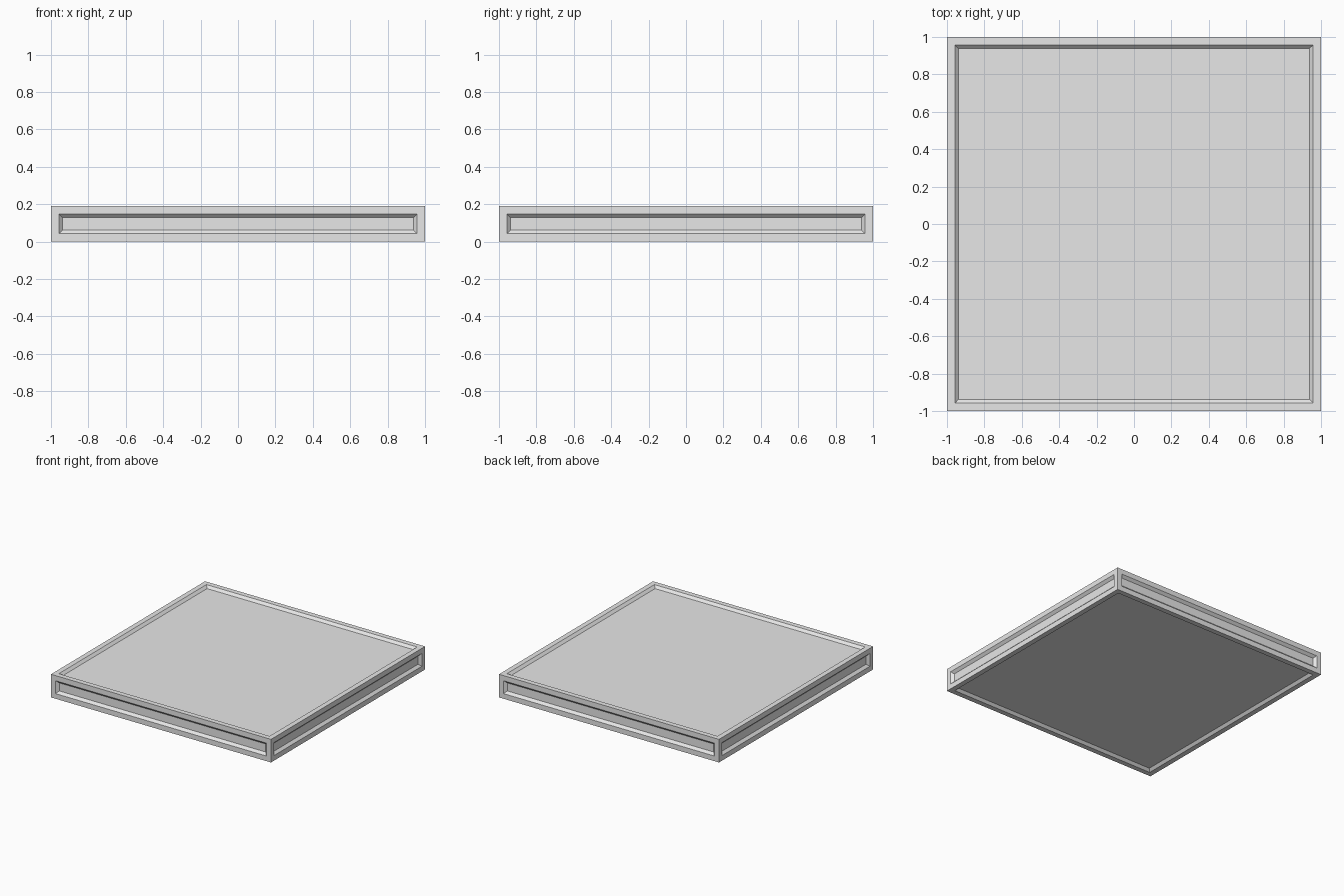
import bpy
import bmesh

WIDTH, HEIGHT = 2.0, 0.19
RIM = 0.042      # flat border around each recess
SLOPE = 0.02     # width and depth of the sloped recess walls

default = bpy.data.objects.get("Cube")
if default:
    bpy.data.objects.remove(default, do_unlink=True)

# Single plain grey material
grey = bpy.data.materials.new("light grey")
grey.use_nodes = True
colour = (0.8, 0.8, 0.8, 1.0)
grey.diffuse_color = colour
grey.node_tree.nodes["Principled BSDF"].inputs["Base Color"].default_value = colour

# Square slab standing on the ground
bm = bmesh.new()
bmesh.ops.create_cube(bm, size=1.0)
bmesh.ops.scale(bm, vec=(WIDTH, WIDTH, HEIGHT), verts=bm.verts)
bmesh.ops.translate(bm, vec=(0, 0, HEIGHT / 2), verts=bm.verts)

# Flat rim, then a sloped recess, on all six sides
panels = list(bm.faces)
bmesh.ops.inset_individual(bm, faces=panels, thickness=RIM, use_even_offset=True)
bmesh.ops.inset_individual(bm, faces=panels, thickness=SLOPE, depth=-SLOPE,
                           use_even_offset=True)
bm.normal_update()

mesh = bpy.data.meshes.new("panelled_slab")
bm.to_mesh(mesh)
bm.free()
mesh.materials.append(grey)
slab = bpy.data.objects.new("panelled_slab", mesh)
bpy.context.collection.objects.link(slab)
